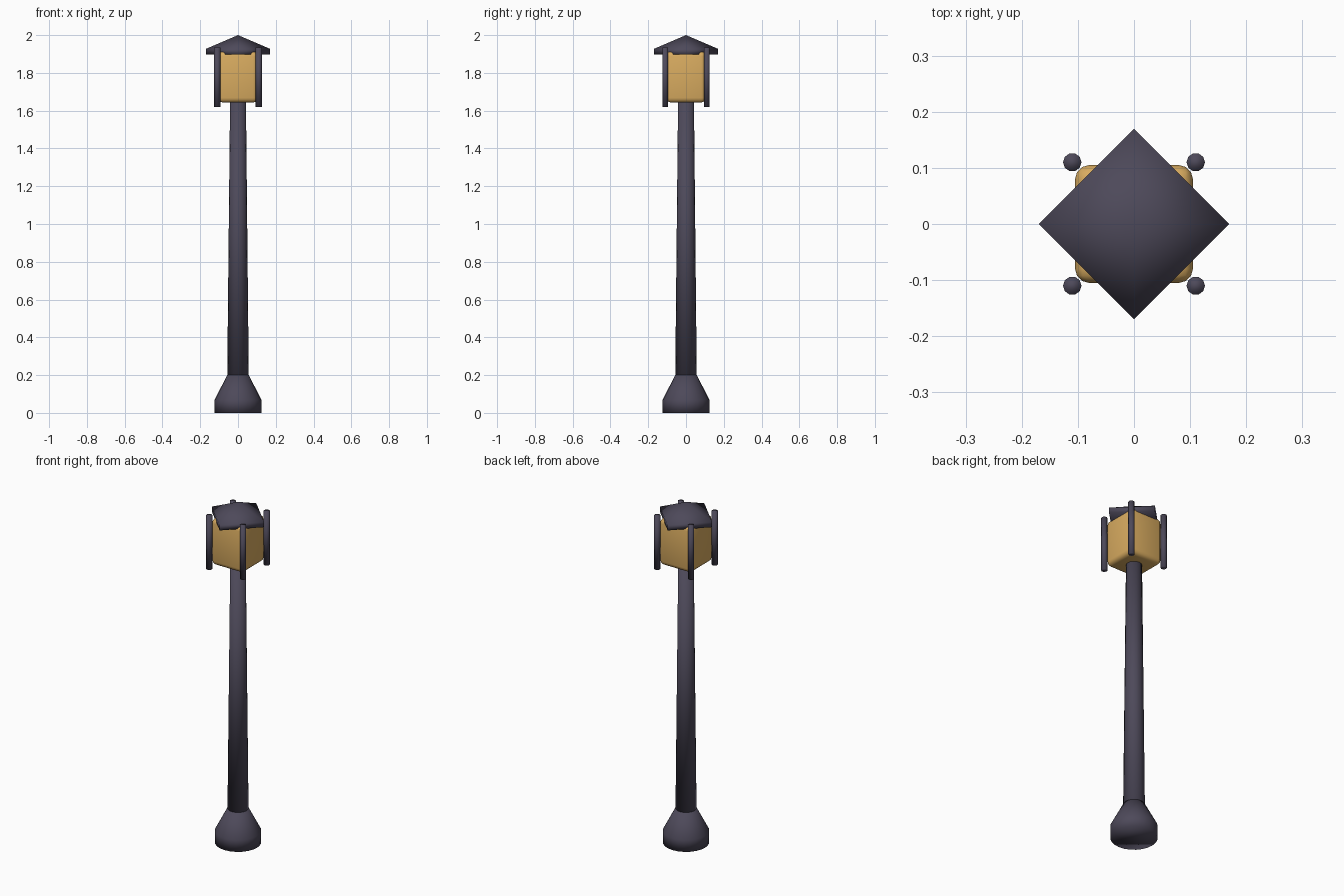
import bpy, bmesh, math

cube = bpy.data.objects.get("Cube")
if cube:
    bpy.data.objects.remove(cube, do_unlink=True)


def material(name, color):
    m = bpy.data.materials.new(name)
    m.use_nodes = True
    m.diffuse_color = (*color, 1)
    m.node_tree.nodes["Principled BSDF"].inputs["Base Color"].default_value = (*color, 1)
    return m


iron = material("dark iron", (0.075, 0.067, 0.102))
amber = material("amber glass", (0.69, 0.41, 0.117))


def finish(name, bm, mat):
    """Turn a bmesh into a smooth shaded object."""
    bmesh.ops.recalc_face_normals(bm, faces=bm.faces)
    mesh = bpy.data.meshes.new(name)
    bm.to_mesh(mesh)
    bm.free()
    mesh.materials.append(mat)
    mesh.shade_smooth()
    ob = bpy.data.objects.new(name, mesh)
    bpy.context.collection.objects.link(ob)
    return ob


def lathe(name, profile, sides, mat, x=0, y=0):
    """Stack rings of (radius, height); a zero radius closes to a point."""
    bm = bmesh.new()
    rings = []
    for r, z in profile:
        count = sides if r else 1
        rings.append([bm.verts.new((x + r * math.cos(math.tau * i / sides),
                                    y + r * math.sin(math.tau * i / sides), z))
                      for i in range(count)])
    for low, high in zip(rings, rings[1:]):
        for i in range(sides):
            j = (i + 1) % sides
            top = [high[j], high[i]] if len(high) > 1 else [high[0]]
            bm.faces.new([low[i], low[j]] + top)
    bm.faces.new(rings[0][::-1])
    if len(rings[-1]) > 1:
        bm.faces.new(rings[-1])
    return finish(name, bm, mat)


# Flared base and tapered pole
lathe("base", [(0.124, 0), (0.124, 0.07), (0.057, 0.2)], 24, iron)
lathe("pole", [(0.057, 0.19), (0.042, 1.66)], 16, iron)

# Rounded glass lantern
bm = bmesh.new()
bmesh.ops.create_cube(bm, size=1)
for v in bm.verts:
    v.co = (v.co.x * 0.21, v.co.y * 0.21, 1.778 + v.co.z * 0.27)
bmesh.ops.bevel(bm, geom=bm.edges[:], offset=0.025, segments=3,
                profile=0.5, affect='EDGES')
finish("lantern_glass", bm, amber)

# Corner posts
for side, sx in (("left", 1), ("right", -1)):
    for end, sy in (("front", -1), ("back", 1)):
        lathe(f"{end}_{side}_post", [(0.0165, 1.62), (0.0165, 1.935)], 10,
              iron, sx * 0.11, sy * 0.11)

# Pyramid roof, turned corner to the front
lathe("roof", [(0.17, 1.897), (0.17, 1.927), (0, 2)], 4, iron)
